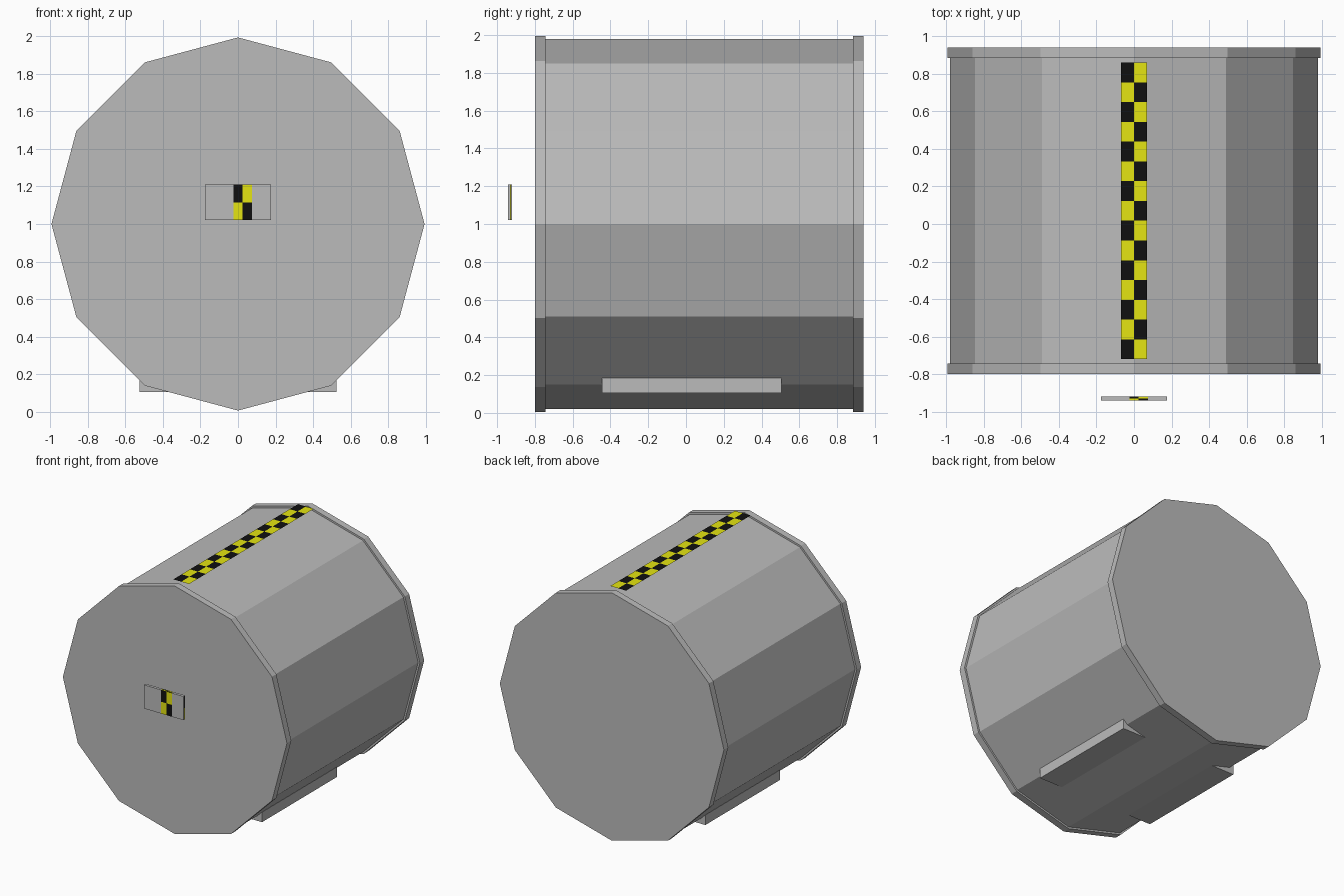
import bpy, bmesh, math
from mathutils import Vector, Matrix

cube = bpy.data.objects.get("Cube")
if cube:
    bpy.data.objects.remove(cube, do_unlink=True)


def material(name, colour):
    mat = bpy.data.materials.new(name)
    mat.use_nodes = True
    mat.diffuse_color = (*colour, 1)
    mat.node_tree.nodes["Principled BSDF"].inputs["Base Color"].default_value = (*colour, 1)
    return mat


GREY = material("grey", (0.5, 0.5, 0.5))
BLACK = material("black", (0.005, 0.005, 0.005))
YELLOW = material("yellow", (0.78, 0.78, 0.006))
PALETTE = [GREY, BLACK, YELLOW]


def finish(name, bm, mats):
    mesh = bpy.data.meshes.new(name)
    bm.to_mesh(mesh)
    bm.free()
    for mat in mats:
        mesh.materials.append(mat)
    obj = bpy.data.objects.new(name, mesh)
    bpy.context.collection.objects.link(obj)
    return obj


def drum(name, radius, y0, y1):
    """Twelve-sided cylinder lying along y."""
    bm = bmesh.new()
    place = Matrix.Translation((0, (y0 + y1) / 2, 1)) @ Matrix.Rotation(math.pi / 2, 4, "X")
    bmesh.ops.create_cone(bm, cap_ends=True, segments=12, radius1=radius,
                          radius2=radius, depth=y1 - y0, matrix=place)
    return finish(name, bm, [GREY])


def box(name, low, high):
    low, high = Vector(low), Vector(high)
    bm = bmesh.new()
    place = Matrix.Translation((low + high) / 2) @ Matrix.Diagonal((*(high - low), 1))
    bmesh.ops.create_cube(bm, size=1, matrix=place)
    return finish(name, bm, [GREY])


def panel(bm, centre, u, v, cols, rows, rule):
    """Flat grid of cells; cols and rows are cuts from -1 to 1 along u and v."""
    grid = [[bm.verts.new(centre + u * a + v * b) for a in cols] for b in rows]
    for r in range(len(rows) - 1):
        for c in range(len(cols) - 1):
            face = bm.faces.new((grid[r][c], grid[r][c + 1],
                                 grid[r + 1][c + 1], grid[r + 1][c]))
            face.material_index = rule(c, r)


# Drum body with slightly wider end caps
drum("drum_body", 0.98, -0.75, 0.89)
drum("front_cap", 0.995, -0.80, -0.745)
drum("back_cap", 0.995, 0.885, 0.94)

# Skids under the drum
for side, x0, x1 in (("left", 0.3, 0.525), ("right", -0.525, -0.3)):
    box(side + "_skid", (x0, -0.445, 0.105), (x1, 0.505, 0.185))

# Checkered strip along the top ridge
ROWS = 15
bm = bmesh.new()
panel(bm, Vector((0, 0.07, 2)), Vector((0.07, 0, 0)), Vector((0, 0.79, 0)),
      (-1, 0, 1), [2 * i / ROWS - 1 for i in range(ROWS + 1)],
      lambda c, r: 1 + (c + r) % 2)
finish("top_checker_strip", bm, PALETTE)

# Floating front plate, with a small checker on each face
half = Vector((0.175, 0.011, 0.095))
X, Y, Z = (Vector([half[i] if i == k else 0 for i in range(3)]) for k in range(3))
bm = bmesh.new()
for out, u, v in ((-Y, X, Z), (Y, -X, Z), (X, Y, Z), (-X, -Y, Z), (Z, X, Y), (-Z, -X, Y)):
    panel(bm, Vector((0, -0.931, 1.115)) + out, u, v,
          (-1, -0.14, 0.14, 0.42, 1), (-1, 0, 1),
          lambda c, r: 1 + (c + r) % 2 if c in (1, 2) and (c + r) % 2 == 0 else (2 if c in (1, 2) else 0))
bmesh.ops.remove_doubles(bm, verts=bm.verts, dist=0.0001)
finish("front_plate", bm, PALETTE)
